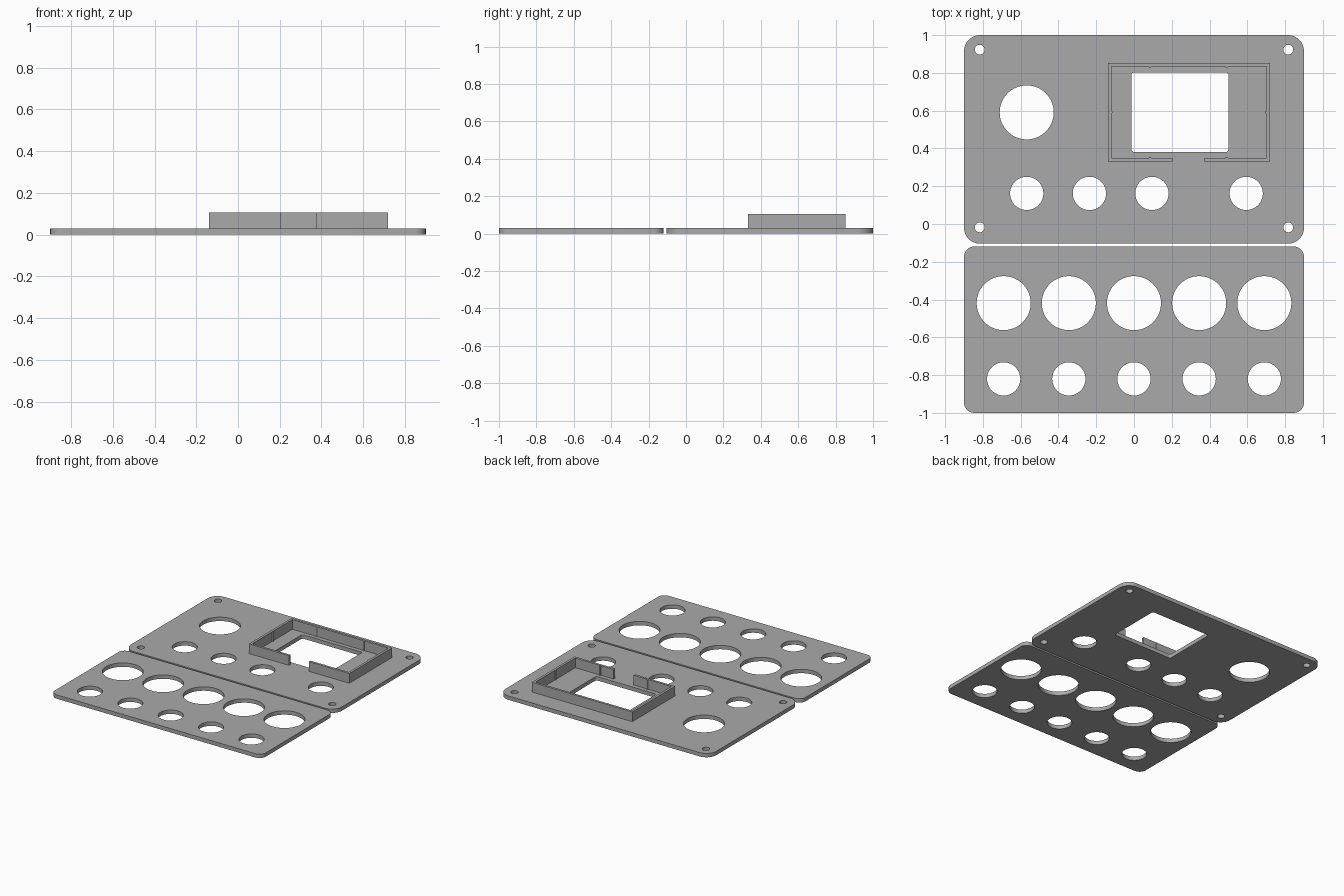
import bpy
import bmesh
from math import cos, sin, pi

cube = bpy.data.objects.get("Cube")
if cube:
    bpy.data.objects.remove(cube, do_unlink=True)

THICK = 0.03
TOP = 0.105

grey = bpy.data.materials.new("plain grey")
grey.use_nodes = True
colour = (0.4, 0.4, 0.4, 1)
grey.diffuse_color = colour
grey.node_tree.nodes["Principled BSDF"].inputs["Base Color"].default_value = colour


def circle(x, y, r, n=64):
    return [(x + r * cos(2 * pi * i / n), y + r * sin(2 * pi * i / n)) for i in range(n)]


def rounded_rect(x0, x1, y0, y1, r, steps=12):
    corners = [(x1 - r, y1 - r), (x0 + r, y1 - r), (x0 + r, y0 + r), (x1 - r, y0 + r)]
    return [(cx + r * cos(pi / 2 * (q + i / steps)), cy + r * sin(pi / 2 * (q + i / steps)))
            for q, (cx, cy) in enumerate(corners) for i in range(steps + 1)]


def extrude_loops(name, loops, z0, z1):
    """Solid from one outline followed by any hole outlines."""
    curve = bpy.data.curves.new(name + "_profile", "CURVE")
    curve.dimensions = "2D"
    curve.fill_mode = "BOTH"
    curve.extrude = (z1 - z0) / 2
    for pts in loops:
        spline = curve.splines.new("POLY")
        spline.points.add(len(pts) - 1)
        for p, (x, y) in zip(spline.points, pts):
            p.co = (x, y, 0, 1)
        spline.use_cyclic_u = True
    source = bpy.data.objects.new(name + "_profile", curve)
    bpy.context.collection.objects.link(source)
    graph = bpy.context.evaluated_depsgraph_get()
    mesh = bpy.data.meshes.new_from_object(source.evaluated_get(graph))
    bpy.data.objects.remove(source, do_unlink=True)
    bm = bmesh.new()
    bm.from_mesh(mesh)
    bmesh.ops.remove_doubles(bm, verts=bm.verts, dist=1e-5)
    bmesh.ops.translate(bm, verts=bm.verts, vec=(0, 0, (z0 + z1) / 2))
    bmesh.ops.recalc_face_normals(bm, faces=bm.faces)
    bm.to_mesh(mesh)
    bm.free()
    mesh.name = name
    mesh.materials.clear()
    mesh.materials.append(grey)
    obj = bpy.data.objects.new(name, mesh)
    bpy.context.collection.objects.link(obj)
    bpy.ops.object.select_all(action="DESELECT")
    obj.select_set(True)
    bpy.context.view_layer.objects.active = obj
    bpy.ops.object.shade_smooth_by_angle(angle=pi / 6)
    return obj


BIG, SMALL, SCREW = 0.143, 0.088, 0.026

# Rear panel: screen window, one large hole, a row of small ones, corner screws
rear = [rounded_rect(-0.9, 0.9, -0.104, 1, 0.085),
        rounded_rect(-0.014, 0.5, 0.381, 0.803, 0.015, 4),
        circle(-0.568, 0.591, BIG)]
rear += [circle(x, 0.162, SMALL) for x in (-0.568, -0.236, 0.095, 0.594)]
rear += [circle(x, y, SCREW, 32) for x in (-0.817, 0.817) for y in (-0.018, 0.923)]
extrude_loops("rear_panel", rear, 0, THICK)

# Front panel: five large holes above five small ones
front = [rounded_rect(-0.9, 0.9, -1, -0.119, 0.055)]
for i in range(-2, 3):
    front += [circle(i * 0.345, -0.419, BIG), circle(i * 0.345, -0.82, SMALL)]
extrude_loops("front_panel", front, 0, THICK)

# Screen frame: open rectangular wall with a gap at the front
X0, X1, Y0, Y1, W = -0.138, 0.719, 0.331, 0.852, 0.018
GAP0, GAP1 = 0.203, 0.373
wall = [(GAP0, Y0), (X0, Y0), (X0, Y1), (X1, Y1), (X1, Y0), (GAP1, Y0),
        (GAP1, Y0 + W), (X1 - W, Y0 + W), (X1 - W, Y1 - W),
        (X0 + W, Y1 - W), (X0 + W, Y0 + W), (GAP0, Y0 + W)]
extrude_loops("screen_frame", [wall], THICK, TOP)

# Slim retaining ribs on the inside of the frame
ribs = [(x, y) for x in (0.085, 0.49) for y in (Y0 + W, Y1 - W)]
ribs += [(x, (Y0 + Y1) / 2) for x in (X0 + W, X1 - W)]
for i, (x, y) in enumerate(ribs):
    extrude_loops(f"frame_rib_{i + 1}", [circle(x, y, 0.007, 12)], THICK, TOP - 0.001)
